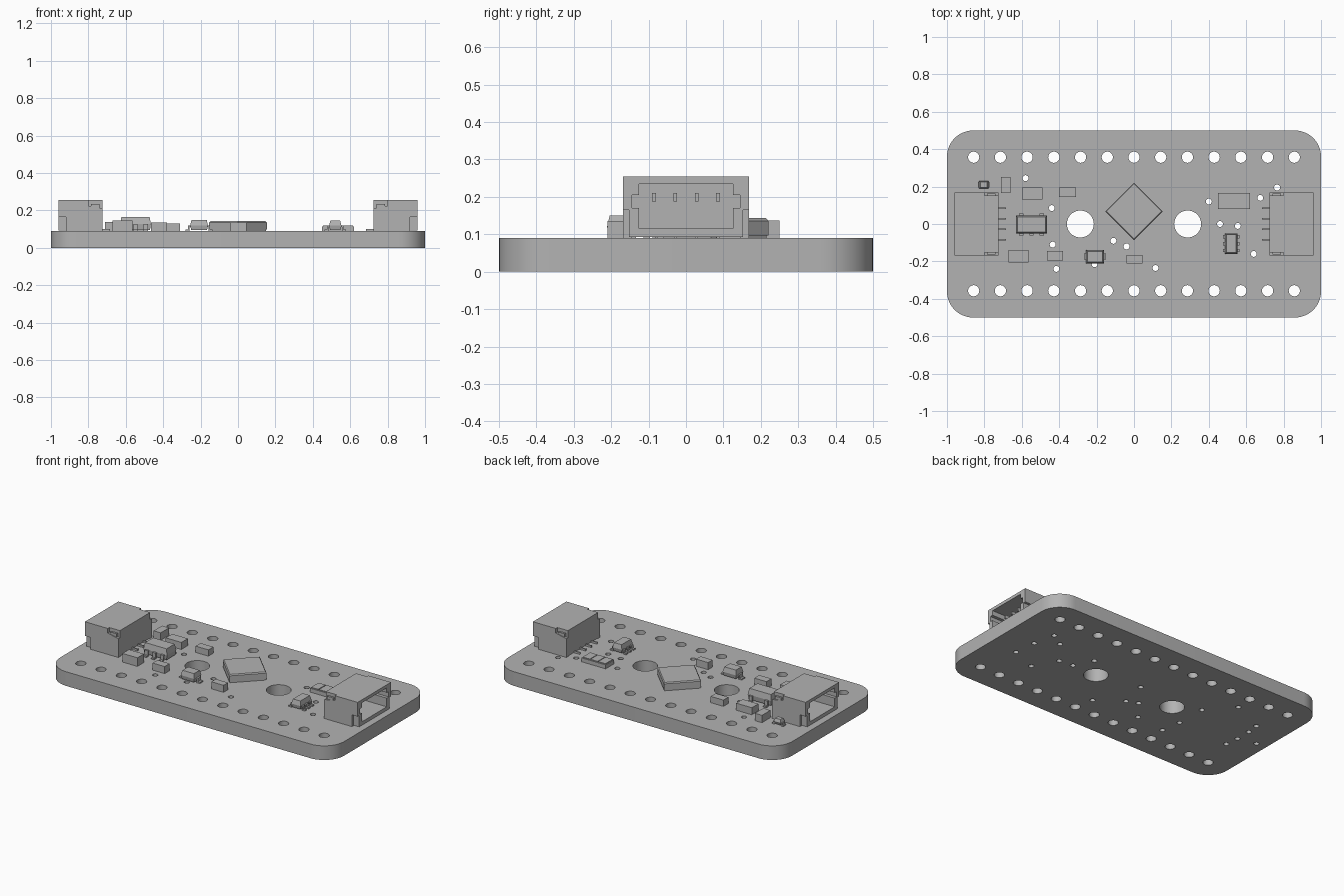
import bpy, bmesh
from math import sin, cos, pi, radians
from mathutils import Matrix, Vector

if "Cube" in bpy.data.objects:
    bpy.data.objects.remove(bpy.data.objects["Cube"])

TOP = 0.09  # upper face of the board
grey = bpy.data.materials.new("plain_grey")
grey.use_nodes = True
GREY = (0.45, 0.45, 0.45, 1)
grey.diffuse_color = GREY
grey.node_tree.nodes["Principled BSDF"].inputs["Base Color"].default_value = GREY


def finish(bm, name, matrix=Matrix()):
    bmesh.ops.recalc_face_normals(bm, faces=bm.faces)
    mesh = bpy.data.meshes.new(name)
    bm.to_mesh(mesh)
    bm.free()
    mesh.materials.append(grey)
    mesh.transform(matrix)
    obj = bpy.data.objects.new(name, mesh)
    bpy.context.collection.objects.link(obj)
    return obj


def add_box(bm, x0, x1, y0, y1, z0, z1, taper=0.0):
    """Box whose upper face can be narrower than its lower face."""
    verts = []
    for z, t in ((z0, 0), (z1, taper)):
        verts.append([bm.verts.new(p) for p in ((x0 + t, y0 + t, z), (x1 - t, y0 + t, z),
                                                (x1 - t, y1 - t, z), (x0 + t, y1 - t, z))])
    low, high = verts
    bm.faces.new(low[::-1])
    bm.faces.new(high)
    for i in range(4):
        j = (i + 1) % 4
        bm.faces.new((low[i], low[j], high[j], high[i]))


def add_prism(bm, profile, y0, y1, matrix=Matrix()):
    """Extrude an x-z profile along y."""
    a, b = [[bm.verts.new(matrix @ Vector((x, y, z))) for x, z in profile] for y in (y0, y1)]
    bm.faces.new(a)
    bm.faces.new(b[::-1])
    for i in range(len(a)):
        j = (i + 1) % len(a)
        bm.faces.new((a[i], b[i], b[j], a[j]))


# Board outline with its holes
def circle(cx, cy, r, n):
    return [(cx + r * cos(2 * pi * i / n), cy + r * sin(2 * pi * i / n)) for i in range(n)]


R = 0.14
outline = []
for k, (sx, sy) in enumerate(((1, 1), (-1, 1), (-1, -1), (1, -1))):
    for i in range(13):
        a = (k + i / 12) * pi / 2
        outline.append((sx * (1 - R) + R * cos(a), sy * (0.5 - R) + R * sin(a)))

loops = [outline]
loops += [circle(s * 0.287, 0, 0.072, 40) for s in (-1, 1)]
loops += [circle((i - 6) / 7, s * 0.357, 0.03, 24) for i in range(13) for s in (-1, 1)]
vias = [(-.58, .245), (-.44, .085), (-.435, -.11), (-.415, -.24), (-.21, -.215), (-.11, -.09),
        (-.04, -.12), (.115, -.235), (.4, .12), (.46, 0), (.555, -.01), (.64, -.16),
        (.675, .14), (.765, .195), (-.8, -.126), (-.81, -.037), (-.81, .065), (-.8, .144),
        (-.93, -.01), (.81, -.094), (.795, .052), (0, .06)]
loops += [circle(x, y, 0.016, 16) for x, y in vias]

curve = bpy.data.curves.new("board_outline", 'CURVE')
curve.dimensions = '2D'
curve.fill_mode = 'BOTH'
curve.extrude = TOP / 2
for pts in loops:
    spline = curve.splines.new('POLY')
    spline.points.add(len(pts) - 1)
    spline.use_cyclic_u = True
    for p, (x, y) in zip(spline.points, pts):
        p.co = (x, y, 0, 1)
source = bpy.data.objects.new("board_outline", curve)
bm = bmesh.new()
temp = source.to_mesh()
bm.from_mesh(temp)
source.to_mesh_clear()
bpy.data.objects.remove(source)
bmesh.ops.remove_doubles(bm, verts=bm.verts, dist=0.0001)
board = finish(bm, "board", Matrix.Translation((0, 0, TOP / 2)))
bpy.context.view_layer.objects.active = board
board.select_set(True)
bpy.ops.object.shade_smooth_by_angle(angle=radians(30))
board.select_set(False)


# Side-entry connectors, modelled opening towards +x
def connector(name, turn):
    bm = bmesh.new()
    add_box(bm, .725, .76, -.152, .152, TOP + .003, .255)        # rear wall
    add_box(bm, .76, .96, -.125, .125, TOP + .003, .115)         # floor
    add_box(bm, .76, .96, -.152, .152, .235, .255)               # roof
    side = [(.725, TOP), (.92, TOP), (.92, .165), (.96, .165), (.96, .255),
            (.80, .255), (.80, .225), (.725, .21)]
    for s in (-1, 1):
        add_prism(bm, side, s * .145, s * .168)                  # outer cheek
        lo, hi = sorted((s * .125, s * .152))
        add_box(bm, .76, .96, lo, hi, TOP + .003, .17)           # wall below slot
        add_box(bm, .76, .96, lo, hi, .205, .235)                # wall above slot
        lo, hi = sorted((s * .152, s * .164))
        add_box(bm, .74, .785, lo, hi, .2, .235)                 # solder lug
    for i in range(4):
        y = (i - 1.5) * .057
        add_box(bm, .76, .90, y - .005, y + .005, .188, .21)     # contact
        add_box(bm, .685, .73, y - .004, y + .004, TOP, .102)    # solder tail
    finish(bm, name, Matrix.Rotation(turn, 4, 'Z'))


connector("left_connector", 0)
connector("right_connector", pi)


# Plain chip parts: name, x range, y range, top height
chips = [("upper_left_chip", -.71, -.66, .165, .25, .137),
         ("large_upper_chip", -.60, -.49, .13, .195, .135),
         ("small_upper_chip", -.40, -.31, .145, .195, .13),
         ("large_lower_chip", -.67, -.565, -.205, -.14, .145),
         ("small_lower_chip", -.465, -.38, -.195, -.145, .135),
         ("center_lower_chip", -.04, .045, -.21, -.165, .135)]
for name, x0, x1, y0, y1, z in chips:
    bm = bmesh.new()
    add_box(bm, x0, x1, y0, y1, TOP, z)
    finish(bm, name)

# Light bar made of a base and raised segments
bm = bmesh.new()
add_box(bm, .45, .62, .08, .165, TOP, .115)
for i in range(3):
    x = .455 + i * .055
    add_box(bm, x, x + .05, .085, .16, .115, .12)
finish(bm, "segment_bar")


# Packages with bent legs; legs are (across, side) along the local x axis
def package(name, pos, size, top, legs, reach, width, turn=0.0):
    hx, hy = size[0] / 2, size[1] / 2
    mid = (TOP + top) / 2
    bm = bmesh.new()
    add_box(bm, -hx, hx, -hy, hy, mid, top, .007)
    add_box(bm, -hx, hx, -hy, hy, mid, TOP + .006, .005)
    t = .008
    end = hx + reach
    bend = hx + reach * .45
    leg = [(hx - .005, mid), (bend, mid), (bend, TOP + t), (end, TOP + t), (end, TOP),
           (bend - t, TOP), (bend - t, mid - t), (hx - .005, mid - t)]
    for y, s in legs:
        m = Matrix.Diagonal((s, 1, 1, 1))
        add_prism(bm, leg, y - width / 2, y + width / 2, m)
    finish(bm, name, Matrix.Translation((pos[0], pos[1], 0)) @ Matrix.Rotation(turn, 4, 'Z'))


package("regulator", (-.548, -.003), (.095, .165), .165,
        [(-.055, 1), (.055, 1), (-.055, -1), (0, -1), (.055, -1)], .026, .022, pi / 2)
package("six_leg_package", (.52, -.105), (.066, .11), .147,
        [(y, s) for y in (-.037, 0, .037) for s in (-1, 1)], .024, .018)
package("diode", (-.208, -.175), (.095, .072), .15, [(0, 1), (0, -1)], .025, .032)
package("small_diode", (-.803, .21), (.05, .042), .13, [(0, 1), (0, -1)], .014, .03)

# Rotated square chip: pad plate, body and chamfered lid
bm = bmesh.new()
h = .109
add_box(bm, -h + .004, h - .004, -h + .004, h - .004, TOP, .097)
add_box(bm, -h, h, -h, h, .097, .136)
add_box(bm, -h, h, -h, h, .136, .143, .005)
finish(bm, "main_chip", Matrix.Translation((0, .067, 0)) @ Matrix.Rotation(pi / 4, 4, 'Z'))
